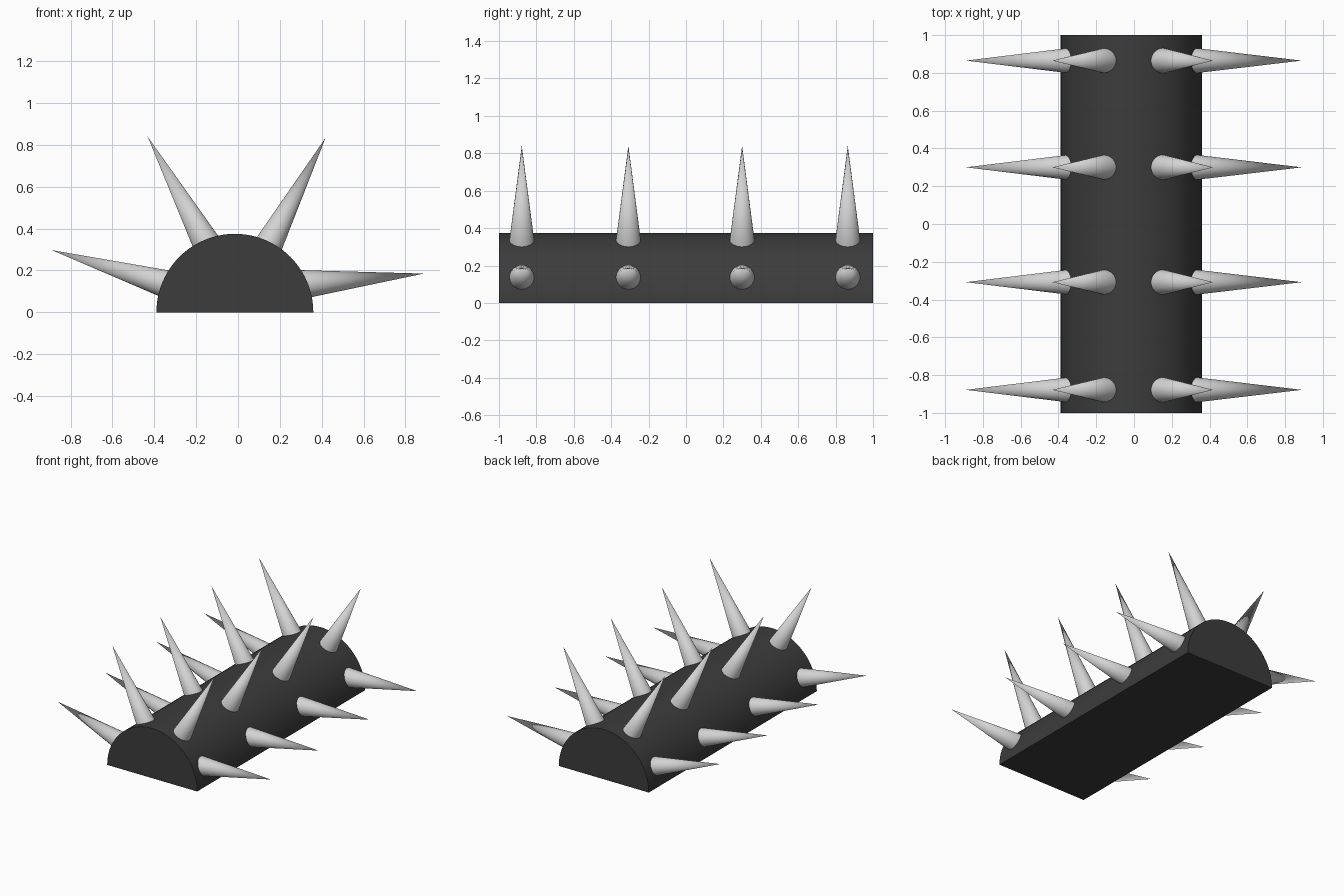
import bpy
import bmesh
import math
from mathutils import Vector

cube = bpy.data.objects.get("Cube")
if cube:
    bpy.data.objects.remove(cube, do_unlink=True)


def make_material(name, value):
    mat = bpy.data.materials.new(name)
    mat.use_nodes = True
    color = (value, value, value, 1)
    mat.diffuse_color = color
    mat.node_tree.nodes["Principled BSDF"].inputs["Base Color"].default_value = color
    return mat


def finish(obj, mat):
    obj.data.materials.append(mat)
    bpy.ops.object.select_all(action='DESELECT')
    obj.select_set(True)
    bpy.context.view_layer.objects.active = obj
    bpy.ops.object.shade_smooth_by_angle(angle=math.radians(35))


charcoal = make_material("charcoal", 0.045)
pale_grey = make_material("pale grey", 0.65)

# Half-round log: a semicircle extruded along y
RADIUS, CENTER_X, SEGMENTS = 0.375, -0.015, 40
bm = bmesh.new()
arc = [math.pi * i / SEGMENTS for i in range(SEGMENTS + 1)]
profile = [bm.verts.new((CENTER_X + RADIUS * math.cos(a), -1, RADIUS * math.sin(a))) for a in arc]
end = bm.faces.new(profile)
extruded = bmesh.ops.extrude_face_region(bm, geom=[end])["geom"]
moved = [v for v in extruded if isinstance(v, bmesh.types.BMVert)]
bmesh.ops.translate(bm, verts=moved, vec=(0, 2, 0))
bmesh.ops.recalc_face_normals(bm, faces=bm.faces)
mesh = bpy.data.meshes.new("half_round_body")
bm.to_mesh(mesh)
bm.free()
body = bpy.data.objects.new("half_round_body", mesh)
bpy.context.collection.objects.link(body)
finish(body, charcoal)


# Spike: a cone from just under the surface out to its tip
def spike(name, y, base, tip):
    start, point = Vector((base[0], y, base[1])), Vector((tip[0], y, tip[1]))
    axis = point - start
    sunk = 0.05
    length = axis.length + sunk
    center = point - axis.normalized() * length / 2
    bpy.ops.mesh.primitive_cone_add(
        vertices=32, radius1=0.066 * length / axis.length, radius2=0, depth=length,
        location=center, rotation=axis.to_track_quat('Z', 'Y').to_euler())
    obj = bpy.context.object
    obj.name = name
    finish(obj, pale_grey)


# Four rows of spikes, each with a base and tip in x and z
columns = {
    "upper_right_spike": ((-0.155, 0.337), (-0.432, 0.84)),
    "upper_left_spike": ((0.153, 0.335), (0.418, 0.833)),
    "lower_right_spike": ((-0.35, 0.137), (-0.89, 0.297)),
    "lower_left_spike": ((0.33, 0.135), (0.888, 0.185)),
}
for row, y in enumerate((-0.878, -0.308, 0.3, 0.865), 1):
    for name, (base, tip) in columns.items():
        spike(f"{name}_{row}", y, base, tip)
